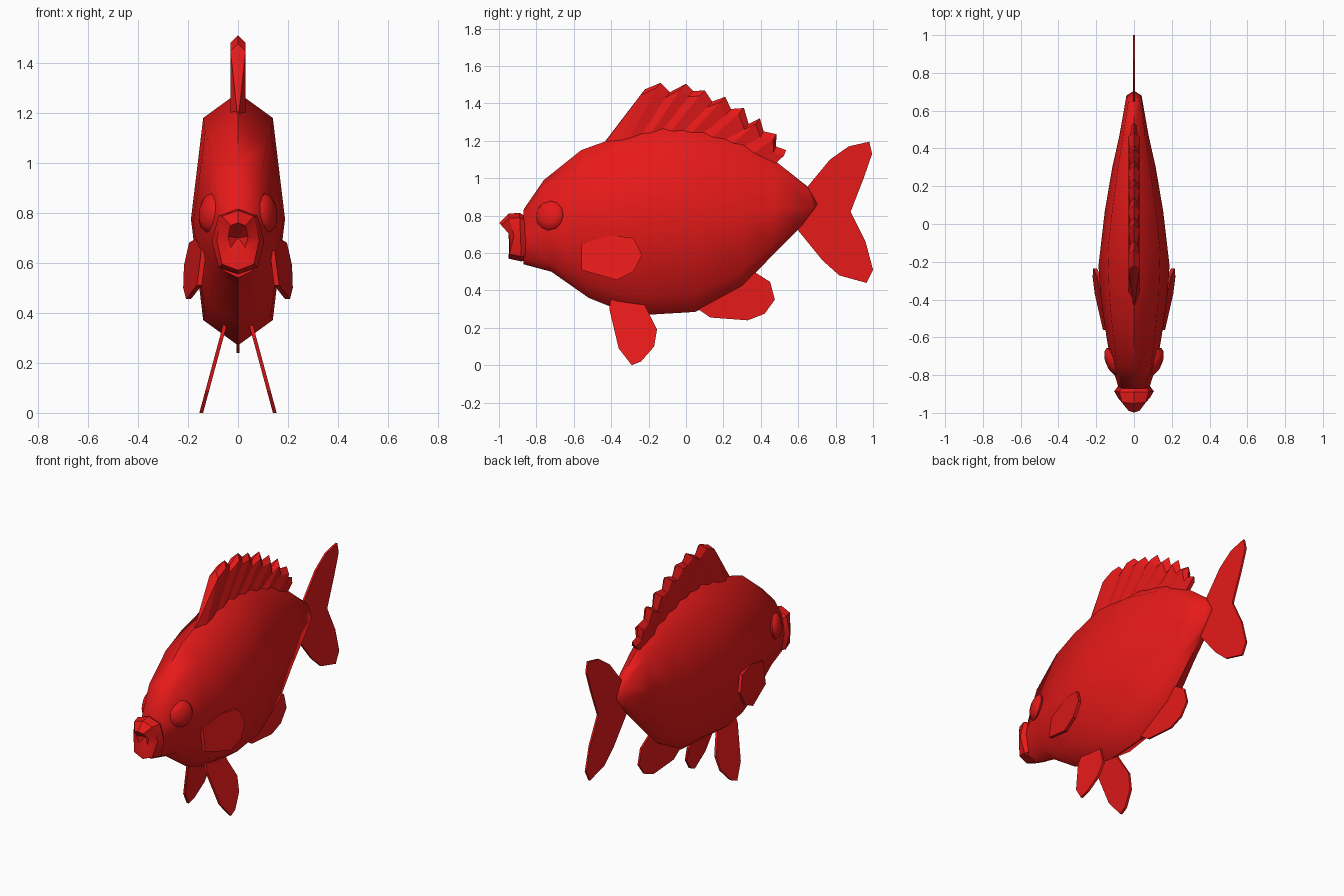
import bpy, bmesh
from mathutils import Vector

if "Cube" in bpy.data.objects:
    bpy.data.objects.remove(bpy.data.objects["Cube"])

red = bpy.data.materials.new("red")
red.diffuse_color = (0.8, 0.01, 0.01, 1)
red.use_nodes = True
red.node_tree.nodes["Principled BSDF"].inputs["Base Color"].default_value = red.diffuse_color


def finish(bm, name, smooth=None):
    bmesh.ops.recalc_face_normals(bm, faces=bm.faces)
    me = bpy.data.meshes.new(name)
    bm.to_mesh(me)
    bm.free()
    ob = bpy.data.objects.new(name, me)
    bpy.context.collection.objects.link(ob)
    me.materials.append(red)
    if smooth:
        bpy.context.view_layer.objects.active = ob
        ob.select_set(True)
        bpy.ops.object.shade_smooth_by_angle(angle=smooth)
        ob.select_set(False)
    return ob


# Eight-sided section shared by body and lips: (width factor, height factor)
SECTION = [(0, 1), (.74, .8), (1, 0), (.74, -.8), (0, -1), (-.74, -.8), (-1, 0), (-.74, .8)]


def loft(name, rings, start, end, smooth):
    """rings: top y, top z, bottom y, bottom z, half width, y shift of the middle"""
    bm = bmesh.new()
    loops = []
    for ty, tz, by, bz, w, bow in rings:
        loop = []
        for u, v in SECTION:
            t = (v + 1) / 2
            y = by + (ty - by) * t + bow * (1 - abs(v))
            loop.append(bm.verts.new((u * w, y, bz + (tz - bz) * t)))
        loops.append(loop)
    for a, b in zip(loops, loops[1:]):
        for i in range(8):
            j = (i + 1) % 8
            bm.faces.new((a[i], a[j], b[j], b[i]))
    for loop, (y, z) in ((loops[0], start), (loops[-1], end)):
        pole = bm.verts.new((0, y, z))
        for i in range(8):
            bm.faces.new((loop[i], loop[(i + 1) % 8], pole))
    return finish(bm, name, smooth)


def fin(name, outline, thick, x_of=lambda y, z: 0, side=1):
    """flat plate from a y/z outline, with x given by a plane"""
    bm = bmesh.new()
    a, b = [[bm.verts.new((side * (x_of(y, z) + d), y, z)) for y, z in outline]
            for d in (-thick / 2, thick / 2)]
    bm.faces.new(a)
    bm.faces.new(b[::-1])
    for i in range(len(a)):
        j = (i + 1) % len(a)
        bm.faces.new((a[i], a[j], b[j], b[i]))
    return finish(bm, name)


# Body
body = [(-.87, .83, -.87, .54, .08, 0), (-.76, .99, -.72, .50, .122, 0),
        (-.56, 1.15, -.52, .36, .155, 0), (-.38, 1.215, -.37, .30, .178, 0),
        (-.12, 1.28, -.20, .27, .188, -.06), (.08, 1.265, .05, .285, .155, 0),
        (.30, 1.20, .30, .42, .115, 0), (.48, 1.09, .46, .585, .077, 0),
        (.65, .955, .61, .735, .04, .05)]
loft("body", body, (-.86, .69), (.705, .86), 0.9)

# Lips with a recessed mouth
lips = [(-.84, .785, -.84, .565, .07, 0), (-.89, .815, -.88, .555, .105, 0),
        (-.95, .81, -.95, .57, .085, .03), (-.998, .76, -.94, .65, .04, .02)]
loft("lips", lips, (-.84, .69), (-.92, .70), 0.5)

# Tail and anal fin
fin("tail_fin", [(.6, .91), (.65, .955), (.77, 1.10), (.87, 1.17), (.98, 1.195),
                 (.995, 1.13), (.95, 1.0), (.88, .82), (.96, .66), (1.0, .51),
                 (.965, .44), (.82, .48), (.73, .56), (.6, .72)], .012)
fin("anal_fin", [(.05, .31), (.13, .255), (.33, .24), (.42, .275), (.475, .35),
                 (.45, .445), (.38, .49), (.3, .55)], .012)

# Paired fins and eyes
pectoral = [(-.56, .65), (-.4, .695), (-.28, .68), (-.235, .59),
            (-.28, .5), (-.37, .455), (-.56, .51)]
pelvic = [(-.4, .38), (-.41, .3), (-.36, .09), (-.29, 0), (-.24, .02),
          (-.17, .1), (-.155, .19), (-.21, .30), (-.24, .38)]
for side, tag in ((1, "right"), (-1, "left")):
    fin("pectoral_fin_" + tag, pectoral, .02,
        lambda y, z: .205 + .19 * (y + .24) - .13 * (z - .59), side)
    fin("pelvic_fin_" + tag, pelvic, .015, lambda y, z: .147 - .27 * z, side)
    bm = bmesh.new()
    bmesh.ops.create_uvsphere(bm, u_segments=12, v_segments=6, radius=1)
    bmesh.ops.scale(bm, vec=(.08, .08, .035), verts=bm.verts)
    rot = Vector((side * .9, -.38, .14)).to_track_quat('Z', 'Y').to_matrix()
    bmesh.ops.rotate(bm, matrix=rot, verts=bm.verts)
    bmesh.ops.translate(bm, vec=(side * .113, -.73, .80), verts=bm.verts)
    finish(bm, "eye_" + tag, 0.9)

# Pleated dorsal fin: crest points joined to bases along the back
crest = [(-.43, 1.20), (-.22, 1.475), (-.135, 1.51), (-.085, 1.46), (0, 1.505), (.04, 1.465),
         (.1, 1.47), (.14, 1.41), (.21, 1.435), (.24, 1.37), (.31, 1.375), (.335, 1.29),
         (.395, 1.32), (.415, 1.25), (.485, 1.235), (.48, 1.17), (.535, 1.15)]


def back_z(y):
    for a, b in zip(body, body[1:]):
        if a[0] <= y <= b[0]:
            return a[1] + (b[1] - a[1]) * (y - a[0]) / (b[0] - a[0])


bm = bmesh.new()
columns = []
for i, (y, z) in enumerate(crest):
    t = i / (len(crest) - 1)
    by = -.42 + .88 * t
    bz = back_z(by) - .04
    w = .003 if i == 0 else (.02 if i > 2 and i % 2 else .03)
    if i == len(crest) - 1:
        w = .012
    drop = .03 if i else .005
    sy, sz = y + (by - y) * drop * 5, z - drop
    columns.append([bm.verts.new(c) for c in
                    ((0, y, z), (w, sy, sz), (w, by, bz), (-w, by, bz), (-w, sy, sz))])
for a, b in zip(columns, columns[1:]):
    for i in range(5):
        j = (i + 1) % 5
        bm.faces.new((a[i], a[j], b[j], b[i]))
bm.faces.new(columns[0])
bm.faces.new(columns[-1])
finish(bm, "dorsal_fin")
